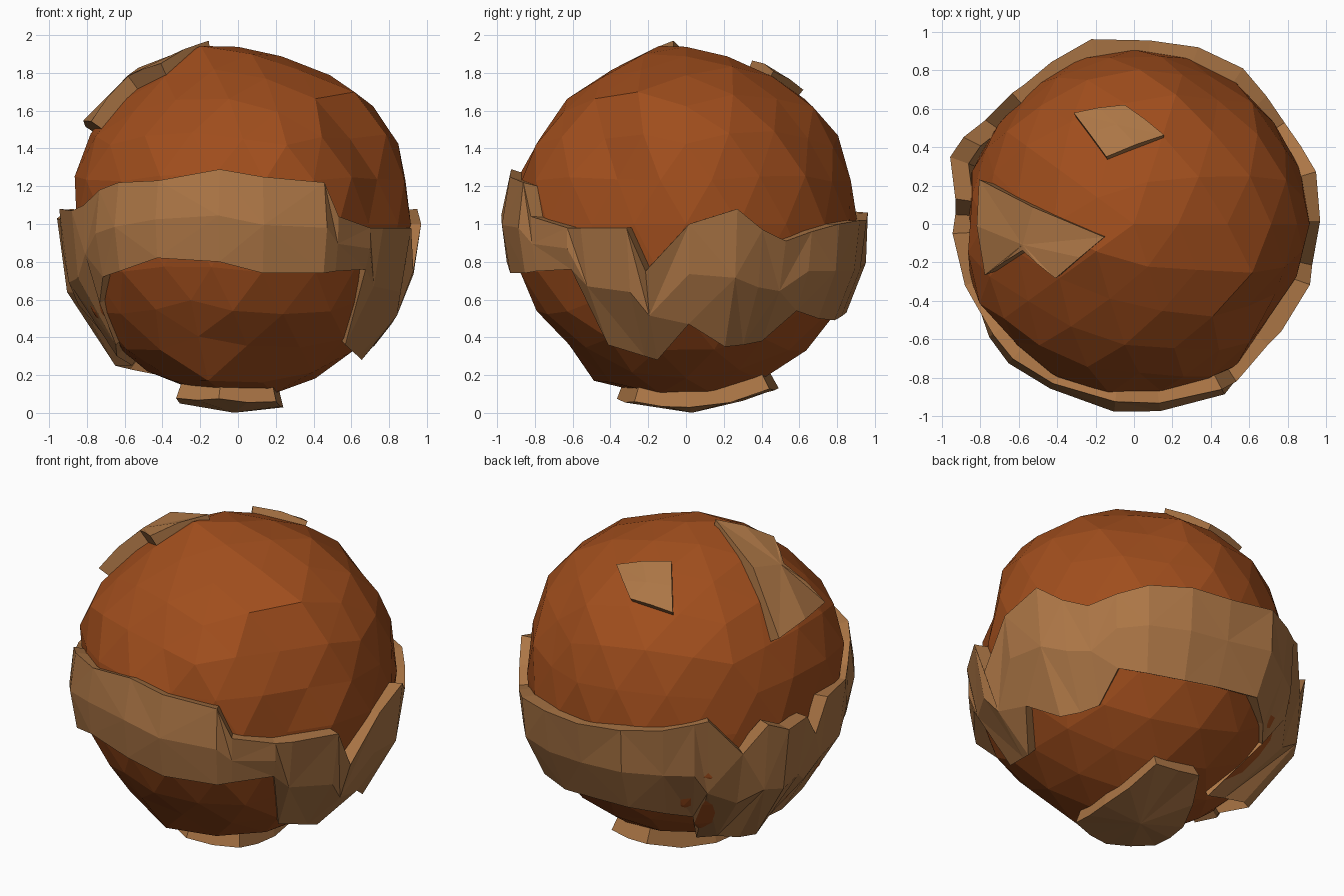
import bpy, bmesh, math, random
from mathutils import Vector

if "Cube" in bpy.data.objects:
    bpy.data.objects.remove(bpy.data.objects["Cube"])

random.seed(4)
CENTRE = Vector((0, 0, 1))
INNER = 0.9  # inner radius of raised plates relative to outer


def material(name, rgb):
    m = bpy.data.materials.new(name)
    m.diffuse_color = (*rgb, 1)
    m.use_nodes = True
    m.node_tree.nodes["Principled BSDF"].inputs["Base Color"].default_value = m.diffuse_color
    return m


SOIL = material("rust_soil", (0.35, 0.075, 0.012))
PLATE = material("tan_plate", (0.41, 0.18, 0.06))


def finish(bm, name, mat):
    bmesh.ops.recalc_face_normals(bm, faces=bm.faces)
    me = bpy.data.meshes.new(name)
    bm.to_mesh(me)
    bm.free()
    ob = bpy.data.objects.new(name, me)
    ob.location = CENTRE
    me.materials.append(mat)
    bpy.context.collection.objects.link(ob)


def thicken(bm):
    """Raise the surface outward from the core, leaving side walls."""
    for v in bm.verts:
        v.co *= INNER
    geo = bmesh.ops.extrude_face_region(bm, geom=bm.faces[:], use_keep_orig=True)["geom"]
    for v in geo:
        if isinstance(v, bmesh.types.BMVert):
            v.co /= INNER


# Core: faceted ball; bumps and dents given as direction and radius
bumps = [(Vector(p[:3]), p[3]) for p in (
    (-.17, -.05, .95, .965), (.2, .1, .88, .92), (.66, 0, .68, .95), (.75, -.2, .62, .98),
    (.73, .2, .6, .96), (.86, .1, .4, .95), (-.1, -.9, .25, .94), (.05, -.48, .76, .91),
    (0, -.7, .5, .89), (.4, -.75, .4, .93), (.65, -.37, .35, .84), (.1, .79, .48, .925),
    (.2, .71, .62, .95), (.42, .71, .36, .90), (.76, .53, .28, .93), (.7, .42, .1, .88),
    (0, -.77, -.5, .92), (0, -.57, -.65, .88), (-.12, -.5, -.85, .985), (-.38, -.71, -.4, .9),
    (.42, 0, -.82, .92), (-.84, 0, .33, .9), (-.73, -.44, .36, .93), (-.84, .1, .05, .85),
    (-.65, -.5, 0, .86), (-.6, .6, .1, .87), (.65, -.4, 0, .86))]
bm = bmesh.new()
bmesh.ops.create_icosphere(bm, subdivisions=3, radius=1)
for v in bm.verts:
    d = v.co.normalized()
    total, weight = 0.915, 1.0
    for b, r in bumps:
        w = (0.22 / max(d.angle(b), 0.03)) ** 4
        total += w * r
        weight += w
    v.co = d * (total / weight + random.uniform(-.012, .012))
finish(bm, "core", SOIL)

# Belt: azimuth, top height, bottom height, radius
belt = [
    (-96, 1.29, .80, .975), (-82, 1.25, .74, .975), (-62, 1.22, .74, 1.0),
    (-57, 1.04, .75, .98), (-42, .98, .76, .94), (-36, .98, .36, .95),
    (-19, .98, .30, .97), (-13, .75, .28, .985), (1, 1.0, .47, .97),
    (16, 1.08, .35, .99), (25, .97, .36, .96), (34, .91, .38, .95),
    (44, .96, .54, .96), (55, 1.0, .50, .99), (70, 1.02, .49, .98),
    (85, 1.02, .51, .96), (103, 1.06, .53, .99), (117, 1.07, .48, .95),
    (128, 1.10, .44, .93), (133, 1.12, .16, .94), (145, .90, .2, .95),
    (153, 1.08, .23, 1.0), (160, 1.03, .25, 1.02), (172, 1.02, .25, .94),
    (177, .88, .27, .94), (183, 1.08, .30, .95), (200, 1.07, .36, .94),
    (208, 1.10, .58, .93), (218, 1.18, .72, .95), (228, 1.22, .75, .97),
    (243, 1.23, .82, .96)]
ROWS = 2
bm = bmesh.new()
cols = []
for az, top, bot, r in belt:
    a, col = math.radians(az), []
    for k in range(ROWS + 1):
        z = top + (bot - top) * k / ROWS - 1
        rr = r + (random.uniform(-.004, .01) if 0 < k < ROWS else 0)
        h = math.sqrt(rr * rr - z * z)
        col.append(bm.verts.new((h * math.cos(a), h * math.sin(a), z)))
    cols.append(col)
for i, c in enumerate(cols):
    n = cols[(i + 1) % len(cols)]
    for k in range(ROWS):
        q = (c[k], c[k + 1], n[k + 1], n[k])
        s = (i + k) % 2
        bm.faces.new((q[s], q[s + 1], q[s + 2]))
        bm.faces.new((q[s], q[s + 2], q[(s + 3) % 4]))
thicken(bm)
finish(bm, "belt", PLATE)


def patch(name, corners, r):
    """Raised plate: outline of (x, y, z) directions, fanned from its middle."""
    pts = [Vector(c) for c in corners]
    ring = []
    for i, p in enumerate(pts):
        ring += [p, (p + pts[(i + 1) % len(pts)]) / 2]
    bm = bmesh.new()
    mid = bm.verts.new(sum(pts, Vector()).normalized() * r)
    vs = [bm.verts.new(p.normalized() * r) for p in ring]
    for i, v in enumerate(vs):
        bm.faces.new((mid, v, vs[(i + 1) % len(vs)]))
    thicken(bm)
    finish(bm, name, PLATE)


# Separate plates on the upper left, upper back and underside
patch("upper_left_plate", [(-.16, -.07, 1.0), (-.8, .23, .51), (-.73, -.25, .51),
                           (-.55, -.13, .74), (-.39, -.27, .81)], 0.985)
patch("upper_back_plate", [(-.32, .59, .69), (-.05, .63, .72), (.16, .47, .82),
                           (-.14, .34, .84)], 0.945)
patch("underside_plate", [(.2, -.27, -.93), (.24, .02, -.97), (.2, .43, -.85),
                          (-.07, .48, -.85), (-.28, .1, -.95), (-.32, -.2, -.9),
                          (-.1, -.36, -.91)], 1.0)
